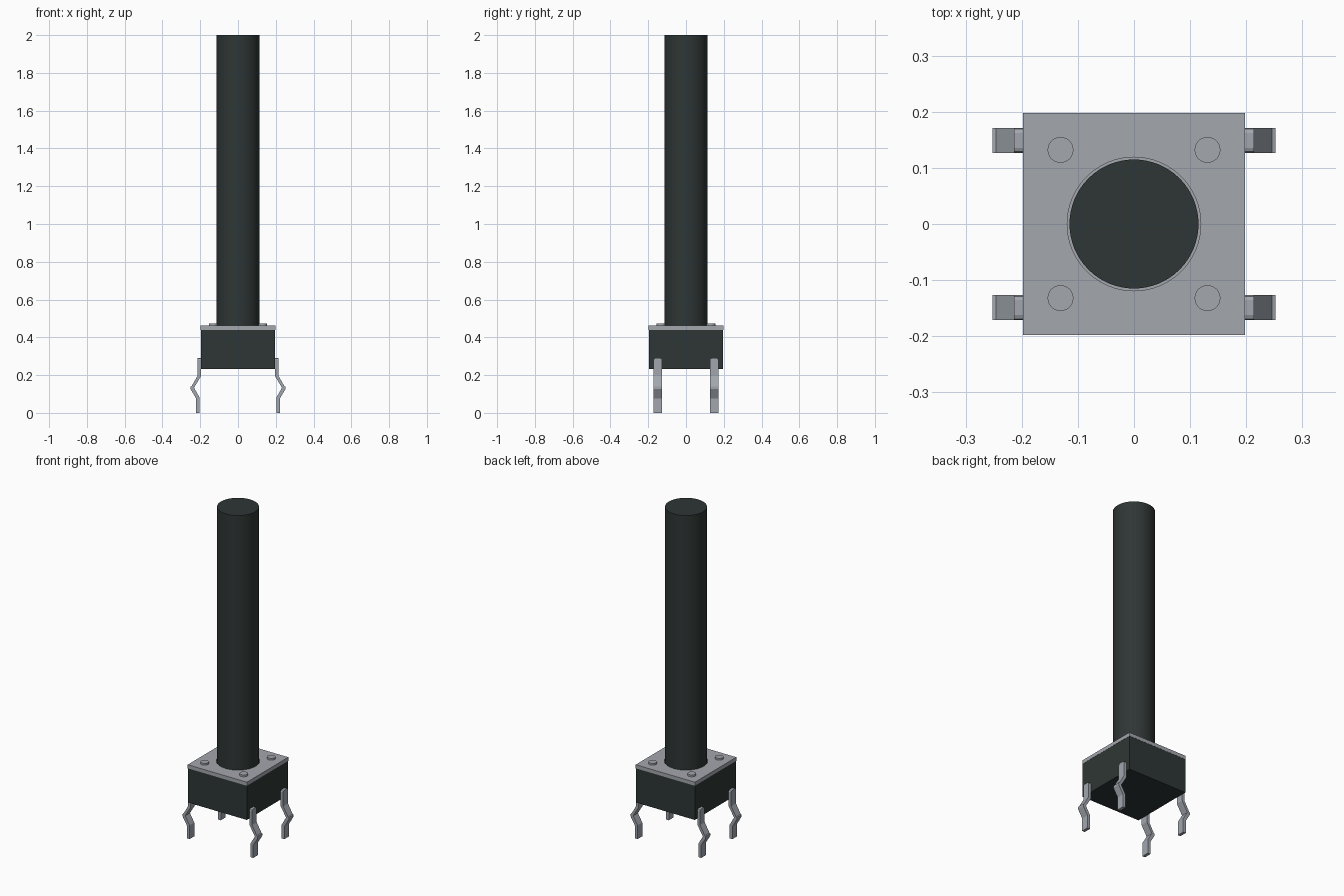
import bpy, bmesh, math
from mathutils import Matrix

if "Cube" in bpy.data.objects:
    bpy.data.objects.remove(bpy.data.objects["Cube"])


def material(name, rgb):
    m = bpy.data.materials.new(name)
    m.diffuse_color = (*rgb, 1)
    m.use_nodes = True
    m.node_tree.nodes["Principled BSDF"].inputs["Base Color"].default_value = m.diffuse_color
    return m


BLACK = material("black plastic", (0.027, 0.037, 0.035))
STEEL = material("cover steel", (0.37, 0.385, 0.42))
TIN = material("tinned leg metal", (0.36, 0.39, 0.43))


def finish(name, bm, mat, smooth=False):
    bmesh.ops.recalc_face_normals(bm, faces=bm.faces)
    mesh = bpy.data.meshes.new(name)
    bm.to_mesh(mesh)
    bm.free()
    obj = bpy.data.objects.new(name, mesh)
    bpy.context.collection.objects.link(obj)
    mesh.materials.append(mat)
    if smooth:
        bpy.ops.object.select_all(action='DESELECT')
        obj.select_set(True)
        bpy.context.view_layer.objects.active = obj
        bpy.ops.object.shade_smooth_by_angle(angle=math.radians(30))
    return obj


def box(name, half, z0, z1, mat):
    bm = bmesh.new()
    mtx = Matrix.Translation((0, 0, (z0 + z1) / 2)) @ Matrix.Diagonal((2 * half, 2 * half, z1 - z0, 1))
    bmesh.ops.create_cube(bm, size=1, matrix=mtx)
    return finish(name, bm, mat)


def cylinder(name, x, y, r, z0, z1, mat, sides=64):
    bm = bmesh.new()
    bmesh.ops.create_cone(bm, cap_ends=True, segments=sides, radius1=r, radius2=r,
                          depth=z1 - z0, matrix=Matrix.Translation((x, y, (z0 + z1) / 2)))
    return finish(name, bm, mat, smooth=True)


# Housing and metal cover with a shallow round recess
box("housing", 0.197, 0.233, 0.44, BLACK)
cover = box("cover_plate", 0.198, 0.44, 0.462, STEEL)
cutter = cylinder("recess_cutter", 0, 0, 0.119, 0.452, 0.50, STEEL)
cutter.hide_render = True
cutter.hide_viewport = True
cut = cover.modifiers.new("recess", 'BOOLEAN')
cut.operation = 'DIFFERENCE'
cut.object = cutter

# Long push shaft
cylinder("push_shaft", 0, 0, 0.115, 0.452, 2.0, BLACK)

# Four rivets on the cover
for sx in (-1, 1):
    for sy in (-1, 1):
        cylinder("rivet", sx * 0.131, sy * 0.132, 0.023, 0.455, 0.473, STEEL, 32)

# Bent legs: side profile (x, z) extruded along y
PROFILE = [(0.197, 0.29), (0.214, 0.29), (0.214, 0.197), (0.246, 0.141),
           (0.252, 0.139), (0.252, 0.127), (0.222, 0.077), (0.222, 0),
           (0.204, 0), (0.204, 0.083), (0.233, 0.133), (0.197, 0.193)]


def leg(sx, sy):
    bm = bmesh.new()
    face = bm.faces.new([bm.verts.new((sx * x, sy * 0.149 - 0.0225, z)) for x, z in PROFILE])
    out = bmesh.ops.extrude_face_region(bm, geom=[face])
    verts = [v for v in out["geom"] if isinstance(v, bmesh.types.BMVert)]
    bmesh.ops.translate(bm, verts=verts, vec=(0, 0.045, 0))
    # clipped top corners
    tips = [e for e in bm.edges if all(v.co.z > 0.28 for v in e.verts)
            and abs(e.verts[0].co.y - e.verts[1].co.y) < 1e-4]
    bmesh.ops.bevel(bm, geom=tips, offset=0.009, segments=2, affect='EDGES', profile=0.5)
    finish("leg", bm, TIN)


for sx in (-1, 1):
    for sy in (-1, 1):
        leg(sx, sy)
